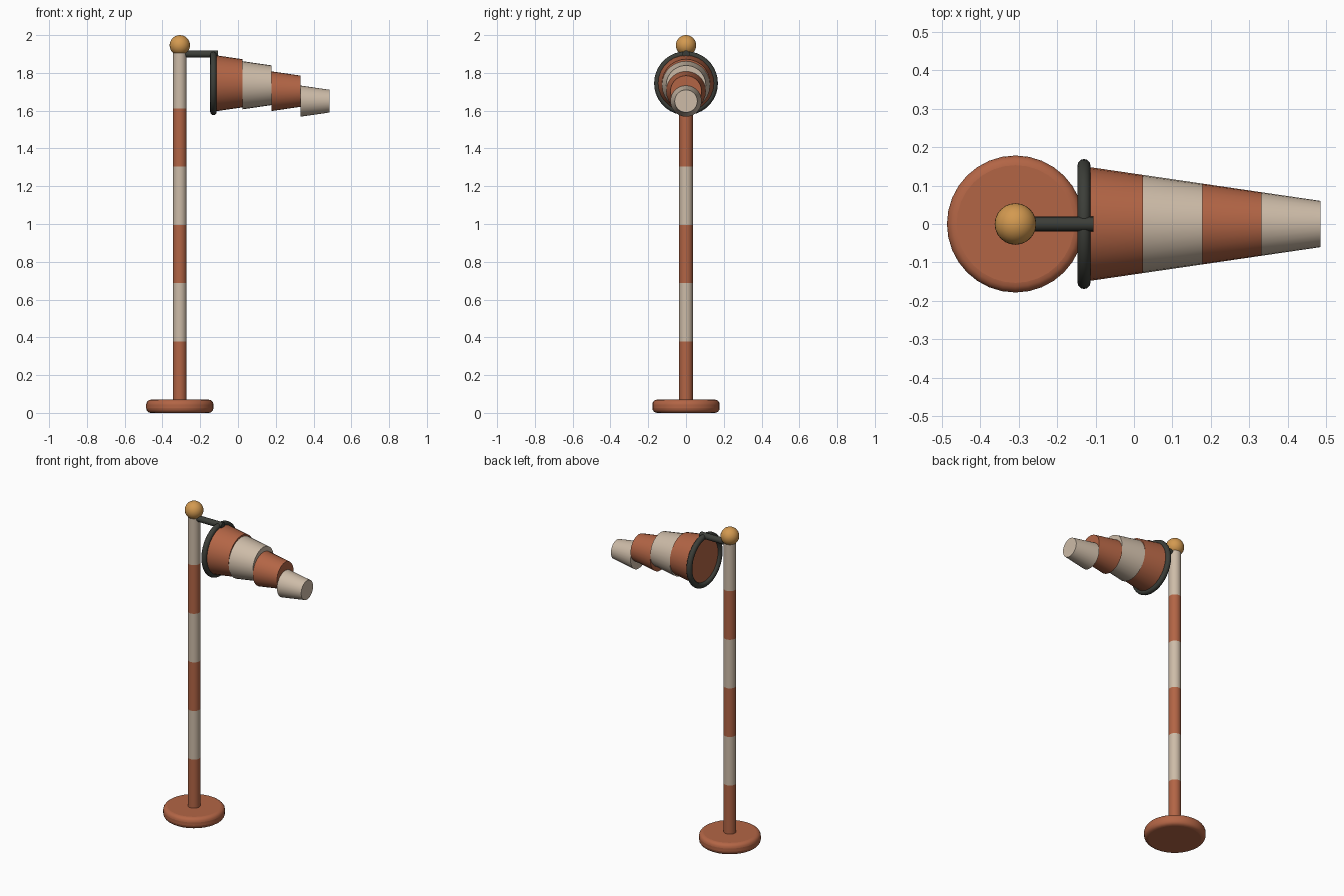
import bpy, math

if "Cube" in bpy.data.objects:
    bpy.data.objects.remove(bpy.data.objects["Cube"])

def mat(name, rgb):
    m = bpy.data.materials.new(name)
    m.diffuse_color = (*rgb, 1)
    m.use_nodes = True
    m.node_tree.nodes["Principled BSDF"].inputs["Base Color"].default_value = m.diffuse_color
    return m

ORANGE = mat("burnt orange", (0.45, 0.13, 0.06))
CREAM = mat("cream", (0.61, 0.50, 0.39))
DARK = mat("dark metal", (0.045, 0.048, 0.04))
GOLD = mat("gold", (0.65, 0.32, 0.08))

PX = -0.308          # pole axis
QUARTER = math.pi / 2

def finish(name, material, angle=40):
    ob = bpy.context.object
    ob.name = name
    ob.data.materials.append(material)
    bpy.ops.object.shade_smooth_by_angle(angle=math.radians(angle))
    return ob

def tube(name, material, r1, r2, length, loc, along_x=False, sides=24):
    bpy.ops.mesh.primitive_cone_add(vertices=sides, radius1=r1, radius2=r2, depth=length,
                                    location=loc, rotation=(0, QUARTER if along_x else 0, 0))
    return finish(name, material)

# Rounded foot
base = tube("base", ORANGE, 0.178, 0.178, 0.07, (PX, 0, 0.035), sides=32)
bevel = base.modifiers.new("rounded rim", "BEVEL")
bevel.width = 0.025
bevel.segments = 4
bevel.limit_method = "ANGLE"

# Striped pole
BAND = 1.85 / 6
for i in range(6):
    tube(f"pole_band_{i + 1}", CREAM if i % 2 else ORANGE, 0.036, 0.036, BAND,
         (PX, 0, 0.07 + BAND * (i + 0.5)))

# Ball finial
bpy.ops.mesh.primitive_uv_sphere_add(segments=24, ring_count=16, radius=0.054,
                                     location=(PX, 0, 1.946))
finish("finial", GOLD, 60)

# Arm and hoop
tube("arm", DARK, 0.019, 0.019, 0.203, (PX + 0.1015, 0, 1.9), True, 16)
bpy.ops.mesh.primitive_torus_add(major_segments=36, minor_segments=12, major_radius=0.152,
                                 minor_radius=0.017, location=(-0.13, 0, 1.745),
                                 rotation=(0, QUARTER, 0))
finish("hoop", DARK, 60)

# Drooping sock: tapering sections, each lower than the last
STEP = 0.1538
for i in range(4):
    r = 0.15 - 0.0225 * i
    tube(f"sock_section_{i + 1}", CREAM if i % 2 else ORANGE, r, r - 0.0225, STEP,
         (-0.13 + STEP * (i + 0.5), 0, 1.745 - 0.0105 * i * i), True, 28)
